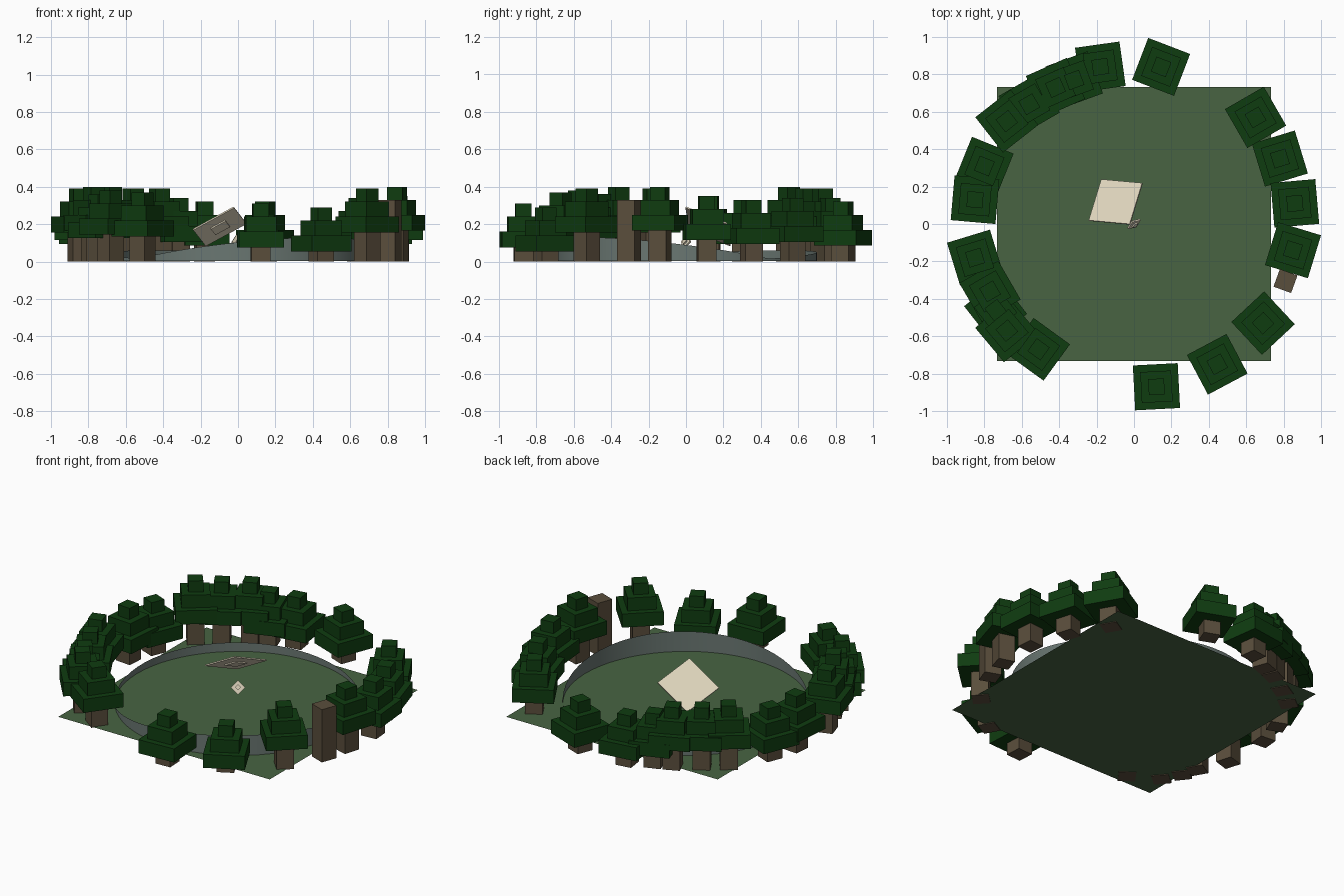
import bpy, bmesh, math
from mathutils import Matrix, Vector

if "Cube" in bpy.data.objects:
    bpy.data.objects.remove(bpy.data.objects["Cube"])


def material(name, rgb):
    m = bpy.data.materials.new(name)
    lin = [((c / 255 + 0.055) / 1.055) ** 2.4 if c > 10 else c / 255 / 12.92 for c in rgb]
    m.diffuse_color = (*lin, 1)
    m.use_nodes = True
    m.node_tree.nodes["Principled BSDF"].inputs["Base Color"].default_value = m.diffuse_color
    return m


GRASS = material("grass green", (72, 100, 66))
LEAF = material("dark leaf green", (15, 60, 16))
BARK = material("bark brown", (90, 78, 60))
STONE = material("wall gray", (106, 119, 114))
CREAM = material("cream panel", (222, 212, 188))


def finish(name, bm, mat):
    bmesh.ops.recalc_face_normals(bm, faces=bm.faces)
    me = bpy.data.meshes.new(name)
    bm.to_mesh(me)
    bm.free()
    me.materials.append(mat)
    ob = bpy.data.objects.new(name, me)
    bpy.context.collection.objects.link(ob)
    return ob


def add_box(bm, size, matrix):
    bmesh.ops.create_cube(bm, size=1, matrix=matrix @ Matrix.Diagonal((*size, 1)))


def upright(x, y, z, deg):
    return Matrix.Translation((x, y, z)) @ Matrix.Rotation(math.radians(deg), 4, 'Z')


# ground sheet
bm = bmesh.new()
bmesh.ops.create_grid(bm, x_segments=1, y_segments=1, size=0.733,
                      matrix=Matrix.Translation((0, 0, 0.004)))
finish("ground", bm, GRASS)

# thin ring wall, highest at the front right, lower hump at the back left
bm = bmesh.new()
N, R, PEAK = 64, 0.70, math.radians(-50)
low, high = [], []
for i in range(N):
    a = 2 * math.pi * i / N
    d = math.cos(a - PEAK)
    h = 0.015 + (0.115 * d if d > 0 else -0.045 * d)
    low.append(bm.verts.new((R * math.cos(a), R * math.sin(a), 0.004)))
    high.append(bm.verts.new((R * math.cos(a), R * math.sin(a), h)))
for i in range(N):
    j = (i + 1) % N
    bm.faces.new((low[i], low[j], high[j], high[i]))
wall = finish("ring_wall", bm, STONE)
for p in wall.data.polygons:
    p.use_smooth = True

# trees: x, y, turn, height
TREES = [
    (0.65, 0.57, 30, 0.34), (0.78, 0.35, 17, 0.33), (0.86, 0.11, 5, 0.35),
    (0.85, -0.14, -17, 0.40), (0.69, -0.53, 43, 0.39), (0.445, -0.75, 28, 0.29),
    (0.12, -0.87, 3, 0.31), (0.145, 0.84, -21, 0.32), (-0.18, 0.84, 8, 0.32),
    (-0.32, 0.77, 20, 0.34), (-0.42, 0.73, 24, 0.39), (-0.56, 0.64, 30, 0.39),
    (-0.68, 0.55, 38, 0.40), (-0.80, 0.31, -22, 0.33), (-0.85, 0.13, -5, 0.35),
    (-0.85, -0.18, 17, 0.39), (-0.77, -0.36, 30, 0.40), (-0.74, -0.46, 38, 0.36),
    (-0.68, -0.57, 40, 0.38), (-0.51, -0.67, -36, 0.37),
]
TIERS = [(0.24, 0.085), (0.165, 0.08), (0.085, 0.07)]
CROWN = sum(t[1] for t in TIERS)
trunks, crowns = bmesh.new(), bmesh.new()
for x, y, turn, height in TREES:
    z = height - CROWN
    add_box(trunks, (0.1, 0.1, z), upright(x, y, z / 2, turn))
    for width, tall in TIERS:
        add_box(crowns, (width, width, tall), upright(x, y, z + tall / 2, turn))
        z += tall
# bare trunk
add_box(trunks, (0.1, 0.1, 0.33), upright(0.81, -0.305, 0.165, -20))
finish("tree_trunks", trunks, BARK)
finish("tree_crowns", crowns, LEAF)

# tilted square panel with a raised pad underneath
u = Vector((0.22, -0.02, 0.12)).normalized()
n = u.cross(Vector((0.06, 0.22, -0.09))).normalized()
v = n.cross(u)
frame = Matrix((u, v, n)).transposed().to_4x4()
frame.translation = (-0.098, 0.118, 0.188)
bm = bmesh.new()
add_box(bm, (0.25, 0.245, 0.008), frame)
add_box(bm, (0.09, 0.09, 0.01), frame @ Matrix.Translation((0, 0, -0.006)))
finish("tilted_panel", bm, CREAM)

# small diamond plate facing front right, with a square boss
face = Vector((0.52, -0.74, 0.42)).to_track_quat('Z', 'Y').to_matrix().to_4x4()
face = Matrix.Translation((0, 0, 0.105)) @ face @ Matrix.Rotation(math.pi / 4, 4, 'Z')
bm = bmesh.new()
add_box(bm, (0.058, 0.058, 0.01), face)
add_box(bm, (0.025, 0.025, 0.012), face @ Matrix.Translation((0, 0, 0.008)))
finish("small_diamond_plate", bm, CREAM)
